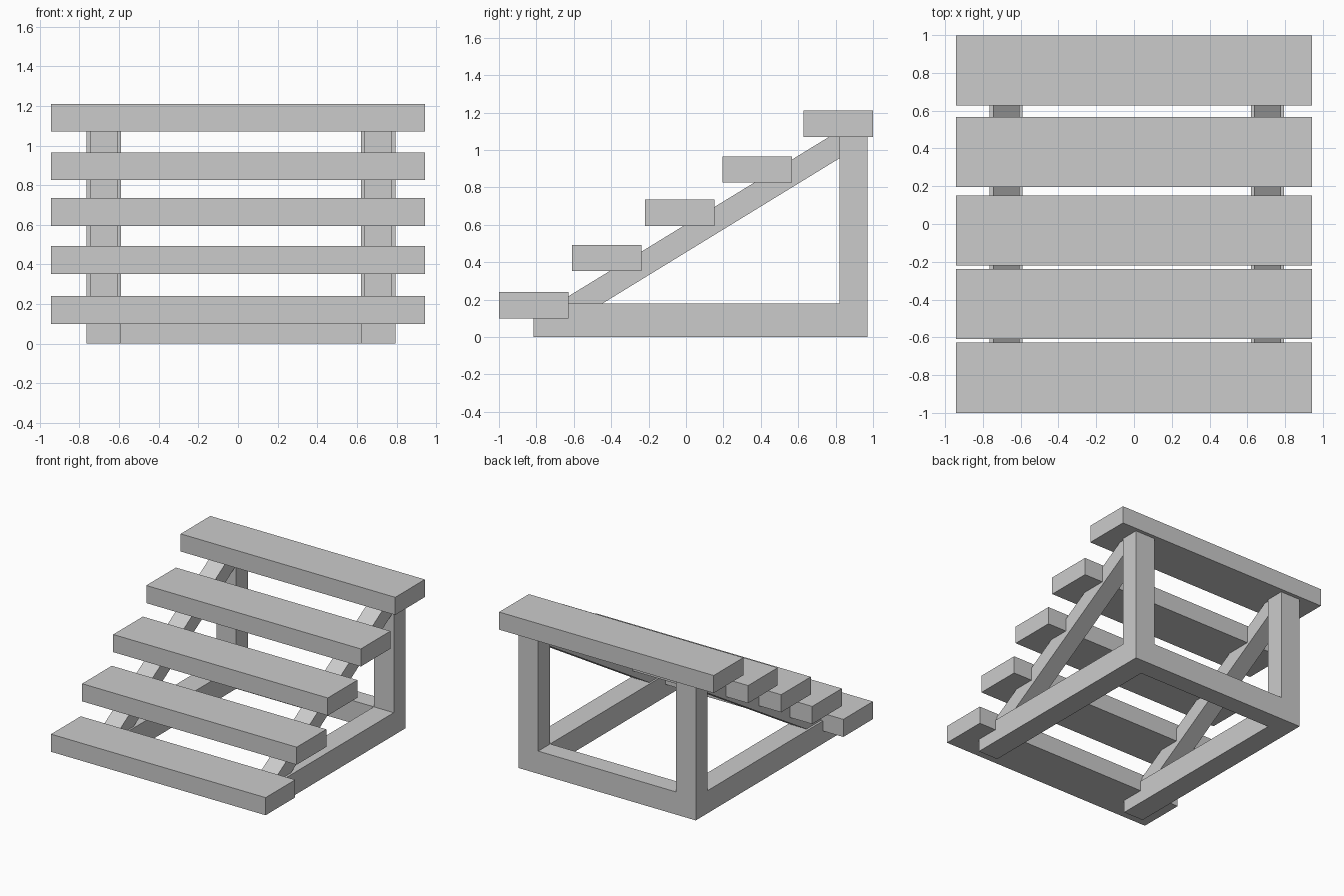
import bpy, bmesh

if "Cube" in bpy.data.objects:
    bpy.data.objects.remove(bpy.data.objects["Cube"])

OUT, INN = 0.78, 0.605      # frame half widths, outer and inner
CX = 0.015                  # frame sits slightly off centre


def make_object(name, bm):
    bmesh.ops.recalc_face_normals(bm, faces=bm.faces)
    mesh = bpy.data.meshes.new(name)
    bm.to_mesh(mesh)
    bm.free()
    obj = bpy.data.objects.new(name, mesh)
    bpy.context.collection.objects.link(obj)
    return obj


def extrude(bm, faces, vec):
    """Extrude faces and return the moved cap faces."""
    geom = bmesh.ops.extrude_face_region(bm, geom=faces, use_keep_orig=True)["geom"]
    bmesh.ops.translate(bm, vec=vec, verts=[g for g in geom if isinstance(g, bmesh.types.BMVert)])
    return [g for g in geom if isinstance(g, bmesh.types.BMFace)]


def prism(name, points, vec):
    bm = bmesh.new()
    face = bm.faces.new([bm.verts.new(p) for p in points])
    extrude(bm, [face], vec)
    return make_object(name, bm)


# Support frame: U-shaped base with two posts raised from the back corners
bm = bmesh.new()
xs = [CX - OUT, CX - INN, CX + INN, CX + OUT]
ys = [-0.815, 0.82, 0.97]
grid = [[bm.verts.new((x, y, 0)) for y in ys] for x in xs]
cells = [(0, 0), (0, 1), (1, 1), (2, 1), (2, 0)]
base = [bm.faces.new((grid[i][j], grid[i + 1][j], grid[i + 1][j + 1], grid[i][j + 1]))
        for i, j in cells]
tops = extrude(bm, base, (0, 0, 0.18))
corners = [f for f in tops
           if f.calc_center_median().y > 0.82 and abs(f.calc_center_median().x) > 0.5]
for f in corners:
    extrude(bm, [f], (0, 0, 0.89))
    bm.faces.remove(f)
make_object("support_frame", bm)

# Sloping stringers carrying the treads
profile = [(-0.69, 0.18), (-0.445, 0.18), (0.82, 0.955), (0.82, 1.07), (0.765, 1.07)]
for side, x in (("left", CX - 0.762), ("right", CX + 0.62)):
    prism(side + "_stringer", [(x, y, z) for y, z in profile], (0.142, 0, 0))

# Treads
W, D, H = 0.943, 0.372, 0.14
steps = [(-1.0, 0.10), (-0.61, 0.352), (-0.22, 0.594), (0.195, 0.825), (0.627, 1.07)]
for i, (y, z) in enumerate(steps, 1):
    prism(f"tread_{i}", [(-W, y, z), (W, y, z), (W, y + D, z), (-W, y + D, z)], (0, 0, H))
